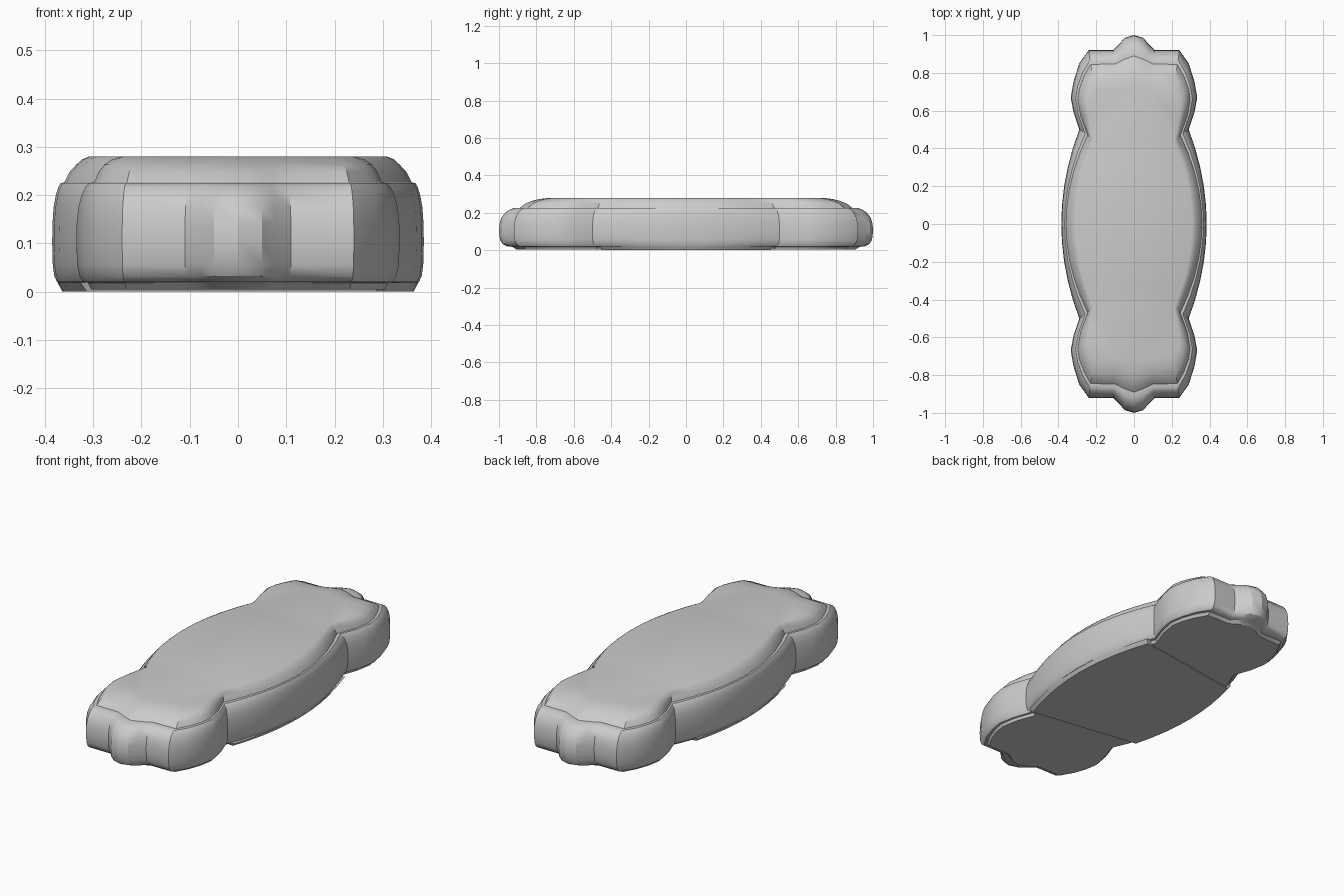
import bpy, bmesh

if "Cube" in bpy.data.objects:
    bpy.data.objects.remove(bpy.data.objects["Cube"])


def arc(neck_x, neck_y, side_x, n=5):
    """Bowed side from the neck to the middle of the long edge."""
    pts = []
    for i in range(n + 1):
        y = neck_y * (1 - i / n)
        pts.append((side_x - (side_x - neck_x) * (y / neck_y) ** 2, y))
    return pts


# Quarter outlines with matching points, from the end tip round to the side
outer = [(0, 1.0), (.05, .985), (.075, .955), (.11, .92), (.24, .92),
         (.29, .85), (.32, .755), (.335, .67), (.32, .59)] + arc(.29, .50, .385)
step = [(0, .89), (.05, .872), (.075, .86), (.10, .847), (.23, .845),
        (.265, .78), (.288, .72), (.298, .66), (.282, .57)] + arc(.245, .47, .36)
shoulder = [(0, .825), (.05, .812), (.075, .802), (.10, .795), (.22, .79),
            (.25, .735), (.268, .69), (.277, .64), (.262, .56)] + arc(.232, .455, .335)
top = [(0, .73), (.05, .722), (.075, .715), (.10, .71), (.20, .705),
       (.22, .68), (.235, .65), (.24, .62), (.235, .54)] + arc(.215, .44, .308)


def blend(a, b, f):
    return [(p[0] + (q[0] - p[0]) * f, p[1] + (q[1] - p[1]) * f) for p, q in zip(a, b)]


def full(q):
    """Mirror a quarter outline into a closed loop."""
    half = q + [(x, -y) for x, y in reversed(q[:-1])]
    return half + [(-x, y) for x, y in reversed(half[1:-1])]


def loft(name, rings):
    bm = bmesh.new()
    loops = [[bm.verts.new((x, y, z)) for x, y in pts] for pts, z in rings]
    for a, b in zip(loops, loops[1:]):
        n = len(a)
        for i in range(n):
            j = (i + 1) % n
            bm.faces.new((a[i], a[j], b[j], b[i]))
    ends = [bm.faces.new(loops[0]), bm.faces.new(loops[-1])]
    bmesh.ops.recalc_face_normals(bm, faces=bm.faces)
    bmesh.ops.triangulate(bm, faces=ends)
    mesh = bpy.data.meshes.new(name)
    bm.to_mesh(mesh)
    bm.free()
    ob = bpy.data.objects.new(name, mesh)
    bpy.context.collection.objects.link(ob)
    bpy.ops.object.select_all(action='DESELECT')
    bpy.context.view_layer.objects.active = ob
    ob.select_set(True)
    bpy.ops.object.shade_smooth_by_angle(angle=0.55)
    return ob


# Main body: base lip, bulging wall, ledge, then the rounded cap
wall = [(.85, .004), (.65, .018), (.40, .020), (.18, .032), (.05, .055), (0, .10),
        (.02, .14), (.12, .175), (.30, .20), (.50, .216), (.70, .225)]
rings = [(full(blend(outer, step, f)), z) for f, z in wall]
rings += [(full(step), .226), (full(blend(step, shoulder, .45)), .248),
          (full(shoulder), .263), (full(blend(shoulder, top, .45)), .274),
          (full(top), .28)]
loft("body", rings)

# Underside middle panel: bowed sides, straight ends, slightly proud
panel = arc(.285, .45, .364)
wide = arc(.30, .46, .374)
loft("underside_panel", [(full(panel), 0), (full(wide), .019)])
